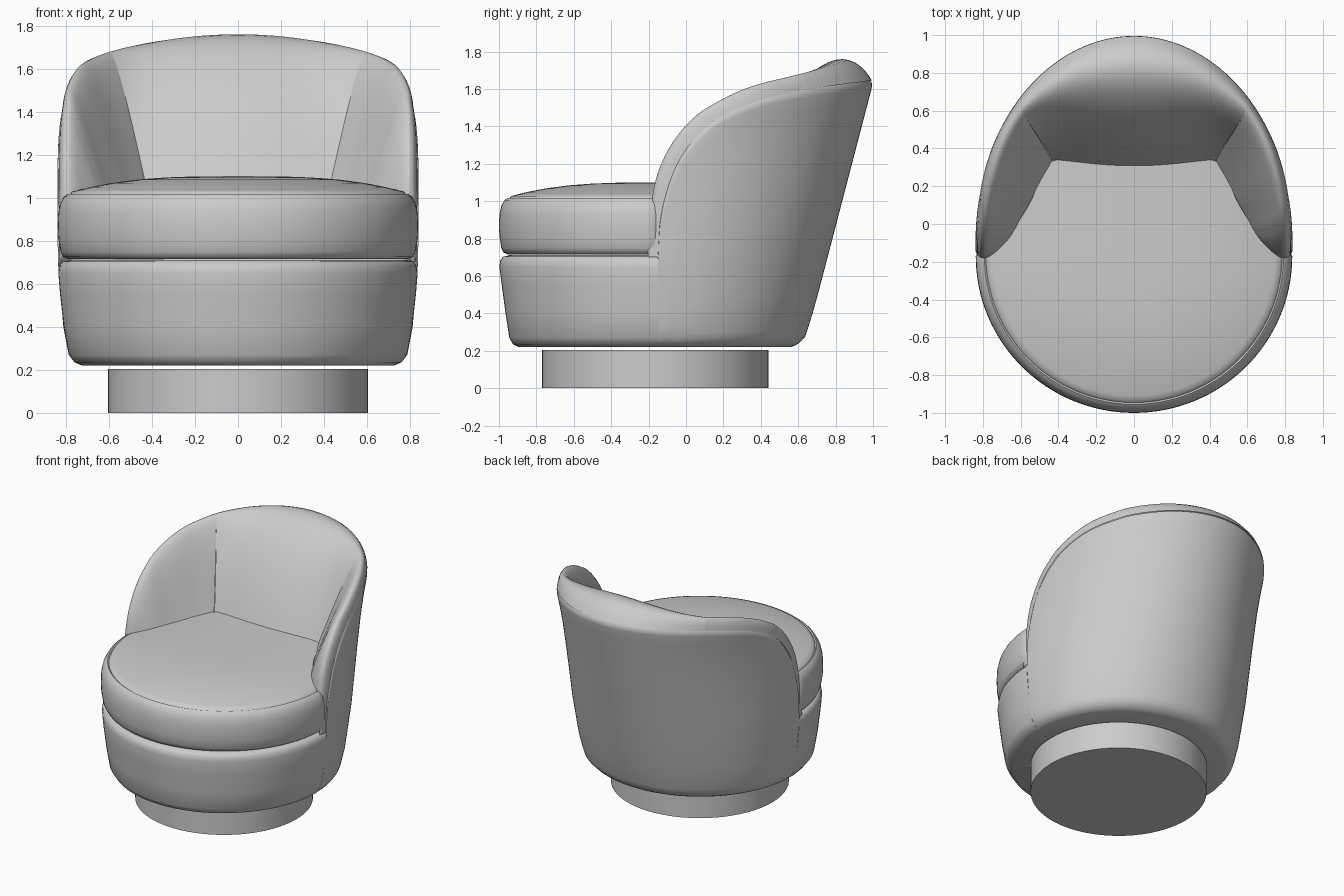
import bpy, bmesh, math
from mathutils import Vector as V
from mathutils.geometry import interpolate_bezier

if "Cube" in bpy.data.objects:
    bpy.data.objects.remove(bpy.data.objects["Cube"])


def interp(table, s):
    """Piecewise linear lookup; values may be numbers or vectors."""
    if s <= table[0][0]:
        return table[0][1]
    for (a, p), (b, q) in zip(table, table[1:]):
        if s <= b:
            return p + (q - p) * ((s - a) / (b - a))
    return table[-1][1]


def smooth_path(pts, n):
    """Catmull-Rom curve through points, n steps per span."""
    pts = [V(p) for p in pts]
    ext = [pts[0] * 2 - pts[1]] + pts + [pts[-1] * 2 - pts[-2]]
    out = []
    for i in range(len(pts) - 1):
        a, b, c, d = ext[i:i + 4]
        for k in range(n):
            u = k / n
            out.append(0.5 * (2 * b + (c - a) * u + (2 * a - 5 * b + 4 * c - d) * u * u
                              + (3 * b - a - 3 * c + d) * u ** 3))
    return out + [pts[-1]]


def loft(name, rows, closed=False, cap_first=False, cap_last=False, angle=40):
    """Skin a list of point rows into a smooth-shaded object."""
    bm = bmesh.new()
    vs = [[bm.verts.new(p) for p in r] for r in rows]
    n = len(rows[0])
    for r0, r1 in zip(vs, vs[1:]):
        for i in range(n if closed else n - 1):
            j = (i + 1) % n
            bm.faces.new((r0[i], r0[j], r1[j], r1[i]))
    if cap_first:
        bm.faces.new(vs[0])
    if cap_last:
        bm.faces.new(vs[-1])
    bmesh.ops.recalc_face_normals(bm, faces=bm.faces)
    me = bpy.data.meshes.new(name)
    bm.to_mesh(me)
    bm.free()
    ob = bpy.data.objects.new(name, me)
    bpy.context.collection.objects.link(ob)
    bpy.ops.object.select_all(action='DESELECT')
    ob.select_set(True)
    bpy.context.view_layer.objects.active = ob
    bpy.ops.object.shade_smooth_by_angle(angle=math.radians(angle))
    return ob


# Outer body: half-widths and depth behind y = -0.15, by height
Y0 = -0.15
WIDTH = [(.22, .725), (.235, .76), (.27, .787), (.4, .812), (.7, .837), (1.2, .843), (1.4, .85), (1.65, .885)]
DEPTH = [(.22, .71), (.235, .75), (.27, .785), (.35, .813), (.5, .855), (1.65, 1.155)]


def outer(t, z, k=1.0):
    return V((interp(WIDTH, z) * math.cos(t) * k, Y0 + interp(DEPTH, z) * math.sin(t) * k, z))


# Rim path: arm edge seen from the side (y, z), then around the back
side = smooth_path([(-.15, .7), (-.137, .9), (-.1, 1.06), (-.05, 1.19), (.02, 1.3), (.1, 1.385),
                    (.2, 1.455), (.4, 1.54), (.66, 1.6)], 6)
arm_rim = [(math.asin(max(0, p[0] - Y0) / interp(DEPTH, p[1])), p[1]) for p in side]
ts = arm_rim[-1][0]
half = math.pi / 2 - ts
NB = 40
back_rim = []
for i in range(NB + 1):
    f = 2 * i / NB - 1
    back_rim.append((math.pi / 2 + f * half, 1.6 + .045 * (1 - f * f)))
full_rim = arm_rim[:-1] + back_rim + [(math.pi - t, z) for t, z in arm_rim[-2::-1]]

# Outer shell, tucked in slightly along the top seam
levels = [(0, 1), (.006, 1), (.015, 1), (.035, 1), (.06, 1), (.13, 1), (.2, 1), (.35, 1), (.5, 1),
          (.65, 1), (.8, 1), (.92, 1), (.97, 1), (.988, .997), (1, .985)]
rows = [[outer(t, .22 + (h - .22) * w, k) for t, h in full_rim] for w, k in levels]
loft("outer_shell", rows, cap_first=True, angle=65)

# Inner arm panels, padded between the front edge and the back seam
ARM_FOOT = [(0, V((.80, -.15, .7))), (.3, V((.69, -.14, .7))), (.5, V((.57, -.09, .7))),
            (.75, V((.45, .03, .7))), (1, V((.345, .15, .7)))]
rim_pts = [outer(t, z, .992) for t, z in arm_rim]
lengths = [0]
for a, b in zip(rim_pts, rim_pts[1:]):
    lengths.append(lengths[-1] + (b - a).length)
for sign, label in ((1, "right"), (-1, "left")):
    cols = []
    for i, r in enumerate(rim_pts):
        s = lengths[i] / lengths[-1]
        d = side[min(i + 1, len(side) - 1)] - side[max(i - 1, 0)]
        d.normalize()
        off = .12 + .23 * min(1, max(0, (r.z - .95) / .65))
        foot = interp(ARM_FOOT, s)
        p1 = r + V((-.01, -d[1] * off, d[0] * off))
        e = r - foot
        puff = math.sin(math.pi * s) ** .7 * .05 if 0 < s < 1 else 0
        p2 = foot + V((e.x * .36 - puff, e.y * .49 - puff * .6, e.z * .43))
        cols.append([V((p.x * sign, p.y, p.z)) for p in interpolate_bezier(r, p1, p2, foot, 24)])
    loft(label + "_arm_panel", cols, angle=60)

# Inner back panel with rolled top
end = cols[-1]
cols = []
for t, z in back_rim:
    r = outer(t, z, .992)
    k = r.x / rim_pts[-1].x
    w = k * k
    p1 = r + V((-.01 * k, -.21 + .13 * w, .36 - .02 * w))
    p2 = V((.443 * k, .39 + .02 * w, 1.47 - .38 * w))
    foot = V((.345 * k, .17 - .02 * w, .7))
    cols.append(interpolate_bezier(r, p1, p2, foot, 24))
loft("back_panel", cols, angle=60)

# Seat base: tapered rounded front
FRONT = [(.22, .725, .745), (.235, .76, .775), (.27, .787, .795), (.4, .810, .815), (.55, .827, .835),
         (.65, .835, .848), (.685, .83, .843), (.703, .815, .828), (.711, .78, .795)]
rows = []
for z, a, c in FRONT:
    rows.append([V((a * math.cos(math.pi * i / 64), Y0 - c * math.sin(math.pi * i / 64), z))
                 for i in range(65)])
loft("seat_base", rows, closed=True, cap_first=True, cap_last=True)

# Seat cushion: round front, notched around the arms, domed top
front = [V((-.838 * math.cos(math.pi * i / 64), -.17 - .83 * math.sin(math.pi * i / 64))) for i in range(65)]
notch = smooth_path([(.838, -.17), (.78, -.1), (.67, .02), (.58, .17), (.5, .36), (.25, .4), (0, .4)], 5)[1:]
outline = front + notch + [V((-p.x, p.y)) for p in notch[-2::-1]]


def ring(k, z=None):
    pts = []
    for p in outline:
        x, y = p.x * k, -.17 + (p.y + .17) * k
        e = (x / .8) ** 2 + (min(y + .17, 0) / .79) ** 2
        pts.append(V((x, y, z if z else 1.02 + .08 * (1 - min(e, 1.05) ** 1.5))))
    return pts


rows = [ring(k, z) for k, z in ((.94, .715), (.97, .725), (.985, .75), (.997, .81), (1, .87), (.997, .93),
                                (.985, .975), (.965, 1.005), (.945, 1.018), (.935, 1.012))]
rows += [ring(k) for k in (.922, .89, .82, .7, .55, .4, .25, .1, .02)]
loft("seat_cushion", rows, closed=True, cap_first=True, cap_last=True, angle=50)

# Round plinth
rows = [[V((.605 * math.cos(a * math.tau / 64), -.165 + .605 * math.sin(a * math.tau / 64), z))
         for a in range(64)] for z in (0, .205)]
loft("plinth", rows, closed=True, cap_first=True, cap_last=True)
